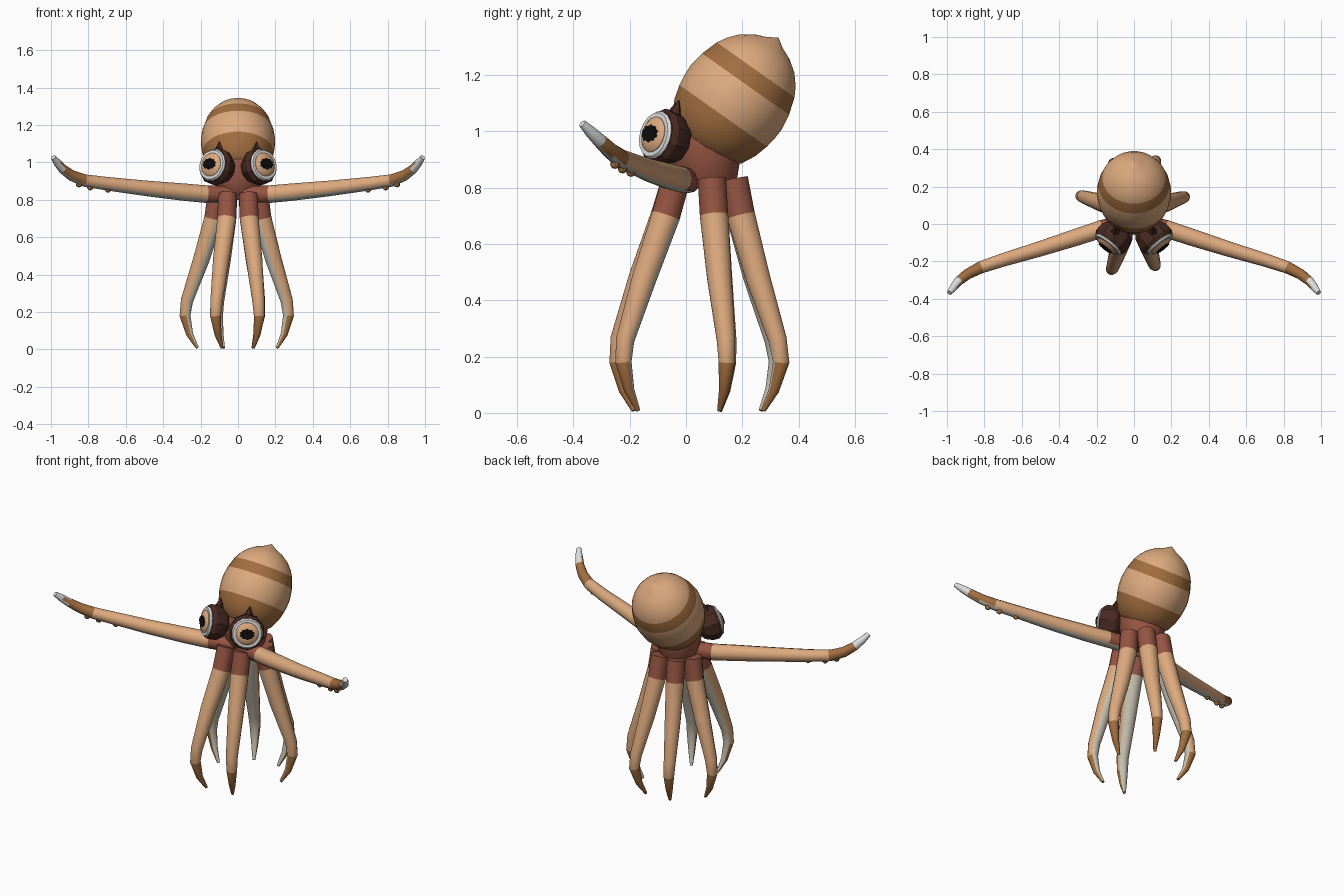
import bpy, bmesh, math
from mathutils import Vector, Matrix

if "Cube" in bpy.data.objects:
    bpy.data.objects.remove(bpy.data.objects["Cube"], do_unlink=True)

PALETTE = [
    ("tan_skin", (0.72, 0.40, 0.21)),
    ("brown_band", (0.36, 0.155, 0.05)),
    ("terracotta", (0.30, 0.09, 0.055)),
    ("dark_socket", (0.065, 0.023, 0.016)),
    ("white_trim", (0.72, 0.72, 0.72)),
    ("black_pupil", (0.004, 0.004, 0.004)),
    ("pale_underside", (0.56, 0.52, 0.43)),
]
TAN, BROWN, TERRA, DARK, WHITE, BLACK, PALE = range(len(PALETTE))
MATS = []
for mat_name, rgb in PALETTE:
    m = bpy.data.materials.new(mat_name)
    m.use_nodes = True
    m.diffuse_color = (*rgb, 1)
    m.node_tree.nodes["Principled BSDF"].inputs["Base Color"].default_value = (*rgb, 1)
    MATS.append(m)
UP = Vector((0, 0, 1))


def finish(name, bm, rule, angle=40):
    """Turn a bmesh into an object and colour its faces with rule(centre, normal)."""
    bmesh.ops.recalc_face_normals(bm, faces=bm.faces[:])
    bm.normal_update()
    for f in bm.faces:
        f.material_index = rule(f.calc_center_median(), f.normal) if callable(rule) else rule
    mesh = bpy.data.meshes.new(name)
    bm.to_mesh(mesh)
    bm.free()
    for m in MATS:
        mesh.materials.append(m)
    obj = bpy.data.objects.new(name, mesh)
    bpy.context.collection.objects.link(obj)
    if angle:
        bpy.ops.object.select_all(action="DESELECT")
        obj.select_set(True)
        bpy.context.view_layer.objects.active = obj
        bpy.ops.object.shade_smooth_by_angle(angle=math.radians(angle))
    return obj


def skin(name, path, radii, rule, sides=10, quat=None, angle=40):
    """Skin round rings along a path; quat fixes the ring direction."""
    bm = bmesh.new()
    path = [Vector(p) for p in path]
    rings = []
    for i, p in enumerate(path):
        q = quat
        if q is None:
            t = path[min(i + 1, len(path) - 1)] - path[max(i - 1, 0)]
            q = UP.rotation_difference(t.normalized())
        ring = []
        for k in range(sides):
            a = math.tau * (k + 0.5) / sides
            ring.append(bm.verts.new(p + q @ Vector((math.cos(a), math.sin(a), 0)) * radii[i]))
        rings.append(ring)
    for a, b in zip(rings, rings[1:]):
        for k in range(sides):
            n = (k + 1) % sides
            bm.faces.new((a[k], a[n], b[n], b[k]))
    bm.faces.new(rings[0])
    bm.faces.new(rings[-1])
    return finish(name, bm, rule, angle)


def lathe(name, origin, quat, profile, rule, sides, angle=40):
    """Turn a (radius, height) profile about the local z of quat."""
    path = [Vector(origin) + quat @ Vector((0, 0, h)) for r, h in profile]
    return skin(name, path, [max(r, 0.001) for r, h in profile], rule, sides, quat, angle)


# Mantle: banded egg leaning backwards, measured down from its tip
axis = Vector((0, 0.577, 0.817)).normalized()
tip = Vector((0, 0.328, 1.332))
egg = [(0, 0), (0.035, -0.022), (0.078, -0.04), (0.12, -0.07), (0.15, -0.105), (0.17, -0.14),
       (0.19, -0.202), (0.199, -0.26), (0.197, -0.30), (0.191, -0.34), (0.177, -0.39),
       (0.152, -0.44), (0.11, -0.48), (0.05, -0.50)]


def mantle_colour(c, n):
    d = (tip - c).dot(axis)
    return BROWN if 0.14 < d < 0.202 or 0.34 < d < 0.47 else TAN


lathe("mantle", tip, UP.rotation_difference(axis), egg, mantle_colour, 28)

# Head under the mantle
skin("head", [(0, 0.08, 0.80), (0, 0.075, 0.84), (0, 0.07, 0.90), (0, 0.07, 0.98),
              (0, 0.09, 1.05), (0, 0.11, 1.10)],
     [0.09, 0.11, 0.125, 0.128, 0.12, 0.08], TERRA, 16, UP.rotation_difference(UP))

# Eyes
for side, label in ((1, "left"), (-1, "right")):
    n = Vector((0.6 * side, -0.76, 0.22)).normalized()
    q = n.to_track_quat("Z", "Y")
    e = Vector((0.135 * side, -0.105, 0.985))
    lathe(label + "_eye_socket", e, q,
          [(0.04, -0.12), (0.08, -0.095), (0.1, -0.055), (0.102, -0.02), (0.09, 0), (0.06, 0.002)],
          DARK, 10, 25)
    lathe(label + "_eye_ring", e, q,
          [(0.08, -0.01), (0.087, 0.004), (0.08, 0.014), (0.064, 0.014), (0.06, 0)], WHITE, 16, 25)
    lathe(label + "_iris", e, q,
          [(0.066, 0.004), (0.064, 0.016), (0.053, 0.025), (0.036, 0.03), (0, 0.032)], TAN, 20)
    # Pupil: thin ragged oval plate
    bm = bmesh.new()
    rim = []
    for k in range(20):
        a = math.tau * k / 20
        r = 1.0 if k % 2 else 0.86
        rim.append(bm.verts.new(e + q @ Vector((0.043 * r * math.cos(a),
                                                0.032 * r * math.sin(a), 0.028))))
    disc = bm.faces.new(rim)
    top = bmesh.ops.extrude_face_region(bm, geom=[disc])["geom"]
    bmesh.ops.translate(bm, vec=n * 0.007,
                        verts=[v for v in top if isinstance(v, bmesh.types.BMVert)])
    finish(label + "_pupil", bm, BLACK, 0)
    # Small brow horn
    skin(label + "_brow_horn", [(0.10 * side, -0.045, 1.04), (0.10 * side, -0.037, 1.075),
                                (0.10 * side, -0.025, 1.11)], [0.036, 0.02, 0.002], DARK, 5, None, 0)

    # Raised arm reaching out to the side
    arm = [(0.02, 0.01, 0.826), (0.17, -0.025, 0.83), (0.30, -0.068, 0.842), (0.50, -0.132, 0.862),
           (0.70, -0.192, 0.886), (0.82, -0.232, 0.903), (0.89, -0.268, 0.93),
           (0.937, -0.305, 0.965), (0.965, -0.338, 0.997), (0.987, -0.368, 1.027)]
    arm_r = [0.046, 0.047, 0.046, 0.041, 0.036, 0.033, 0.029, 0.025, 0.021, 0.014]

    def arm_colour(c, nrm):
        x = abs(c.x)
        if x > 0.937:
            return WHITE
        if nrm.z < -0.72:
            return PALE
        return TERRA if x < 0.17 else BROWN if x > 0.82 else TAN

    skin(label + "_arm", [(x * side, y, z) for x, y, z in arm], arm_r, arm_colour, 12)

    # Suckers beneath the arm end
    for i, (x, y, z) in enumerate([(0.695, -0.195, 0.855), (0.79, -0.225, 0.867),
                                   (0.85, -0.252, 0.883)]):
        bm = bmesh.new()
        bmesh.ops.create_uvsphere(bm, u_segments=8, v_segments=6, radius=0.017,
                                  matrix=Matrix.Translation((x * side, y, z)))
        finish(f"{label}_sucker_{i + 1}", bm, BROWN)

# Legs, listed from foot to base: (foot x, foot y), knee, middle, base, spread per side
LEG_Z = [0.008, 0.08, 0.18, 0.26, 0.48, 0.70, 0.83]
LEG_R = [0.008, 0.019, 0.03, 0.034, 0.045, 0.052, 0.052]
LEGS = {
    "front": ([(0.085, -0.185), (0.107, -0.22), (0.12, -0.243), (0.115, -0.236), (0.09, -0.16),
               (0.06, -0.075), (0.056, -0.035)], 0.90, 1.0),
    "side": ([(0.215, 0.12), (0.255, 0.138), (0.28, 0.148), (0.27, 0.145), (0.195, 0.12),
              (0.13, 0.10), (0.112, 0.092)], 0.94, 1.02),
    "back": ([(0.08, 0.275), (0.1, 0.312), (0.115, 0.338), (0.112, 0.325), (0.085, 0.255),
              (0.06, 0.195), (0.054, 0.17)], 1.0, 0.91),
}
for place, (pts, left_spread, right_spread) in LEGS.items():
    for side, label, spread in ((1, "left", left_spread), (-1, "right", right_spread)):
        base = Vector(pts[-1])
        path = []
        for p, z in zip(pts, LEG_Z):
            v = base + (Vector(p) - base) * spread
            path.append(Vector((v.x * side, v.y, z)))
        inward = (path[-1] - path[2]) * Vector((1, 1, 0)).length
        inward.z = 0
        inward.normalize()

        def leg_colour(c, nrm, inward=inward):
            if c.z > 0.70:
                return TERRA
            if nrm.dot(inward) > 0.62:
                return PALE
            return BROWN if c.z < 0.18 else TAN

        skin(f"{place}_{label}_leg", path, LEG_R, leg_colour, 12)
